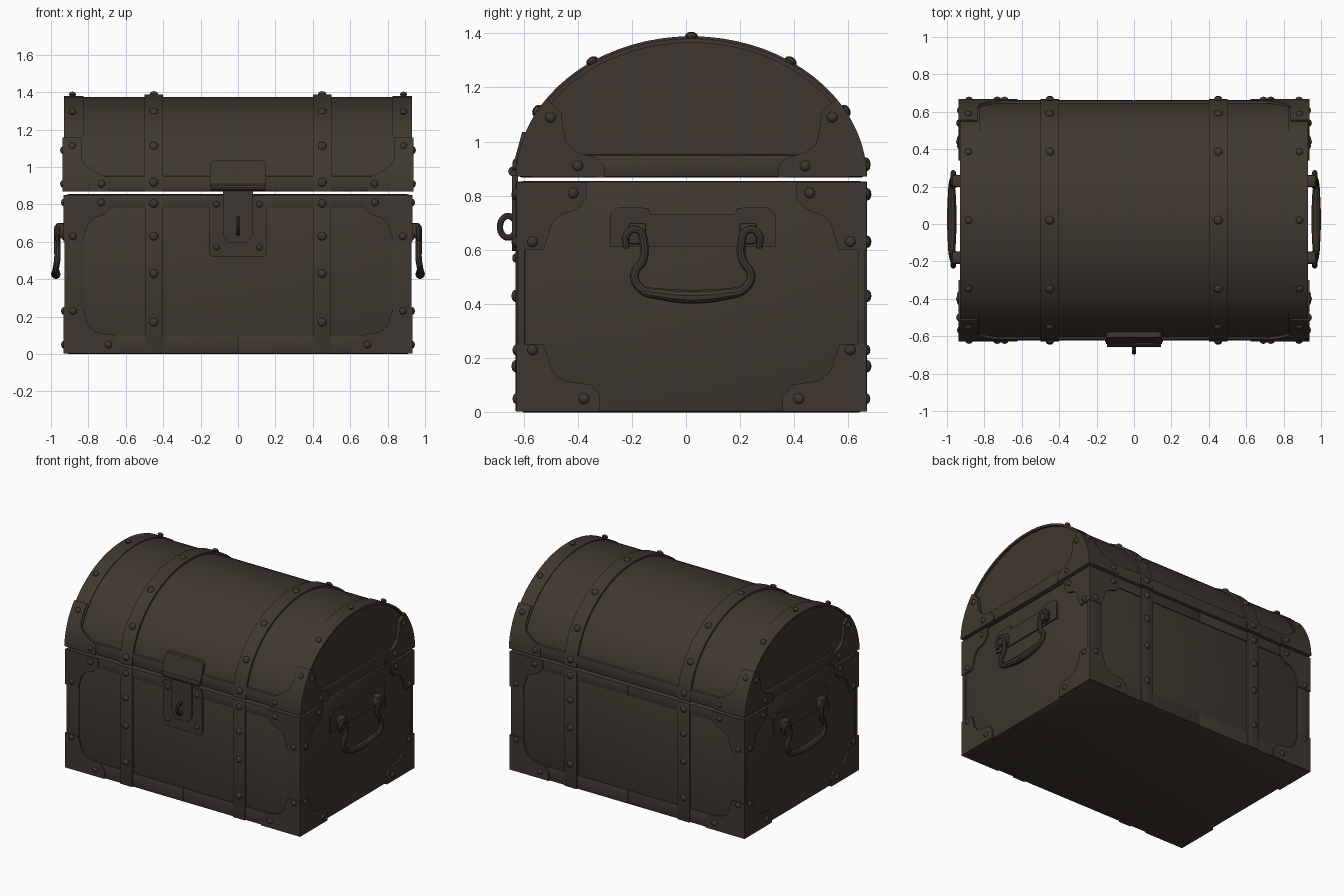
import bpy, bmesh
from math import sin, cos, pi, radians
from mathutils import Vector, Matrix

cube = bpy.data.objects.get("Cube")
if cube:
    bpy.data.objects.remove(cube)

mat = bpy.data.materials.new("dark_brown")
mat.use_nodes = True
BROWN = (0.05, 0.039, 0.029, 1)
mat.diffuse_color = BROWN
mat.node_tree.nodes["Principled BSDF"].inputs["Base Color"].default_value = BROWN

CY = 0.02                       # middle of the chest in depth
HX, HY = 0.92, 0.635            # half size of the wooden body
ARCH_Z, ARCH_H = 0.86, 0.515    # base and rise of the domed lid
made = []


def finish(bm, name):
    bmesh.ops.recalc_face_normals(bm, faces=bm.faces)
    me = bpy.data.meshes.new(name)
    bm.to_mesh(me)
    bm.free()
    me.materials.append(mat)
    ob = bpy.data.objects.new(name, me)
    bpy.context.collection.objects.link(ob)
    made.append(ob)
    return ob


def box(name, x, y, z, bevel=0.004):
    bm = bmesh.new()
    bmesh.ops.create_cube(bm, size=1)
    for v in bm.verts:
        v.co = [lo + (c + 0.5) * (hi - lo) for c, (lo, hi) in zip(v.co, (x, y, z))]
    if bevel:
        bmesh.ops.bevel(bm, geom=bm.edges[:], offset=bevel, segments=2,
                        profile=0.5, affect='EDGES')
    return finish(bm, name)


def plate(name, pts, place, lo, hi):
    """Extrude a flat outline; place(u, v, depth) gives its 3D position."""
    bm = bmesh.new()
    low = [bm.verts.new(place(u, v, lo)) for u, v in pts]
    top = [bm.verts.new(place(u, v, hi)) for u, v in pts]
    bm.faces.new(low)
    bm.faces.new(top)
    n = len(pts)
    for i in range(n):
        j = (i + 1) % n
        bm.faces.new((low[i], low[j], top[j], top[i]))
    return finish(bm, name)


def arch(t, d=0.0):
    return CY - (HY + d) * cos(t), ARCH_Z + (ARCH_H + d) * sin(t)


def arch_strip(name, ts, span, d):
    """Band lying on the dome; span(t) gives its two x limits."""
    bm = bmesh.new()
    rows = []
    for t in ts:
        x0, x1 = span(t)
        rows.append([bm.verts.new((x, *arch(t, h)))
                     for x, h in ((x0, -0.01), (x1, -0.01), (x1, d), (x0, d))])
    for a, b in zip(rows, rows[1:]):
        for i in range(4):
            j = (i + 1) % 4
            bm.faces.new((a[i], a[j], b[j], b[i]))
    bm.faces.new(rows[0])
    bm.faces.new(rows[-1])
    return finish(bm, name)


rivet_bm = bmesh.new()


def rivet(pos, normal, r=0.02):
    turn = Vector(normal).to_track_quat('Z', 'Y').to_matrix().to_4x4()
    bmesh.ops.create_uvsphere(rivet_bm, u_segments=10, v_segments=6, radius=r,
                              matrix=Matrix.Translation(pos) @ turn
                              @ Matrix.Diagonal((1, 1, 0.7, 1)))


def steps(a, b, n):
    return [a + (b - a) * i / n for i in range(n + 1)]


# Body, lid rim and dome
box("body", (-HX, HX), (CY - HY, CY + HY), (0, 0.855), 0.015)
box("lid_rim", (-0.93, 0.93), (CY - HY - 0.006, CY + HY + 0.006), (0.868, 0.953), 0.012)
plate("lid_dome", [arch(t) for t in steps(0.03, pi - 0.03, 36)],
      lambda u, v, d: (d, u, v), -0.915, 0.915)

# Bands running over the dome
full = steps(0.02, pi - 0.02, 36)
for sx, side in ((-1, "right"), (1, "left")):
    arch_strip(side + "_lid_strap", full, lambda t: (sx * 0.40, sx * 0.50), 0.014)
    arch_strip(side + "_lid_end_band", full, lambda t: (sx * 0.825, sx * 0.93), 0.006)
    for t in (0.11, 0.5, 0.97, pi / 2, pi - 0.97, pi - 0.5, pi - 0.11):
        y, z = arch(t, 0.014)
        n = (0, -cos(t), sin(t))
        rivet((sx * 0.45, y, z), n, 0.024)
        if 0.2 < t < pi - 0.2:
            rivet((sx * 0.885, y, z), n)


def corner(w, h):
    """Corner bracket outline with a hollow inner curve."""
    inner = [(0.12 + 0.09 * (1 - sin(a)), 0.11 + 0.09 * (1 - cos(a)))
             for a in steps(0.1, pi / 2 - 0.1, 6)]
    return ([(0, 0), (w, 0), (w, 0.06), (w - 0.035, 0.10)] + inner
            + [(0.10, h), (0, h)])


def lid_bracket_width(t):
    z = arch(t)[1]
    return 0.245 if z < 0.95 else 0.10 + 0.12 * max(0, (1.05 - z) / 0.1) ** 2


low_corner, top_corner = corner(0.31, 0.25), corner(0.26, 0.25)
EX, EY = 0.932, HY + 0.012      # outer faces of the brackets
lid_ts = steps(0.02, 0.6, 18)
lid_side = ([(HY + 0.014) * cos(t) + 1j * (ARCH_Z + (ARCH_H + 0.014) * sin(t))
             for t in steps(0.02, 0.6, 8)]
            + [0.48 + 1.11j, 0.475 + 1.05j, 0.46 + 0.99j, 0.42 + 0.96j,
               0.35 + 0.94j, 0.32 + 0.91j, 0.32 + 0.868j])
lid_side = [(p.real, p.imag) for p in lid_side]

for sx, side in ((-1, "right"), (1, "left")):
    for sy, face in ((-1, "front"), (1, "back")):
        tag = face + "_" + side
        # Body corner brackets on both faces of each corner
        for pts, base, up, level in ((low_corner, 0.002, 1, "lower"),
                                     (top_corner, 0.85, -1, "upper")):
            plate(f"{tag}_{level}_side_bracket", pts,
                  lambda u, v, d: (sx * d, CY + sy * (EY - u), base + up * v), HX - 0.02, EX)
            plate(f"{tag}_{level}_face_bracket", pts,
                  lambda u, v, d: (sx * (EX - u), CY + sy * d, base + up * v), HY - 0.02, EY)
        for u, z in ((0.25, 0.05), (0.06, 0.23), (0.06, 0.63), (0.21, 0.81)):
            rivet((sx * EX, CY + sy * (EY - u), z), (sx, 0, 0))
            rivet((sx * (EX - u + 0.01), CY + sy * EY, z), (0, sy, 0))

        # Lid corner brackets
        plate(tag + "_lid_side_bracket", lid_side,
              lambda u, v, d: (sx * d, CY + sy * u, v), 0.90, 0.937)
        arch_strip(tag + "_lid_face_bracket",
                   lid_ts if sy < 0 else [pi - t for t in lid_ts],
                   lambda t: (sx * (0.937 - lid_bracket_width(t)), sx * 0.937), 0.014)
        for u, z in ((0.52, 1.09), (0.42, 0.91)):
            rivet((sx * 0.937, CY + sy * u, z), (sx, 0, 0))
        rivet((sx * 0.73, CY + sy * (HY + 0.012), 0.91), (0, sy, 0))

        # Straps and edge strips on the front and back
        def on_face(name, x0, x1, z, out):
            box(f"{tag}_{name}", sorted((sx * x0, sx * x1)),
                sorted((CY + sy * (HY - 0.02), CY + sy * (HY + out))), z, 0.003)
        on_face("body_strap", 0.40, 0.495, (0.002, 0.852), 0.014)
        on_face("edge_strip", 0.825, 0.928, (0.004, 0.85), 0.007)
        on_face("top_rail", 0, 0.92, (0.78, 0.852), 0.007)
        on_face("bottom_rail", 0, 0.92, (0.003, 0.10), 0.005)
        for z in (0.17, 0.43, 0.63, 0.805):
            rivet((sx * 0.45, CY + sy * (HY + 0.014), z), (0, sy, 0), 0.023)


def tube(name, pts, radius, scales=None, cyclic=False):
    cu = bpy.data.curves.new(name, 'CURVE')
    cu.dimensions = '3D'
    cu.bevel_depth = radius
    cu.bevel_resolution = 3
    cu.resolution_u = 5
    cu.use_fill_caps = True
    sp = cu.splines.new('BEZIER')
    sp.bezier_points.add(len(pts) - 1)
    sp.use_cyclic_u = cyclic
    for i, (bp, p) in enumerate(zip(sp.bezier_points, pts)):
        bp.co = p
        bp.handle_left_type = bp.handle_right_type = 'AUTO'
        bp.radius = scales[i] if scales else 1
    cu.materials.append(mat)
    ob = bpy.data.objects.new(name, cu)
    bpy.context.collection.objects.link(ob)
    bpy.ops.object.select_all(action='DESELECT')
    ob.select_set(True)
    bpy.context.view_layer.objects.active = ob
    bpy.ops.object.convert(target='MESH')
    made.append(bpy.context.object)


# Side handles: back plate, two lugs and a hanging loop
half = [(0.155, 0.73), (0.165, 0.755), (0.275, 0.758), (0.305, 0.735), (0.305, 0.61)]
plate_pts = half + [(-u, v) for u, v in reversed(half)]
loop = [(0.245, 0.605), (0.245, 0.655), (0.205, 0.675), (0.18, 0.62), (0.185, 0.56),
        (0.215, 0.51), (0.19, 0.455), (0.12, 0.437)]
path = loop + [(0.04, 0.428), (-0.04, 0.428)] + [(-u, v) for u, v in reversed(loop)]
thick = [0.7, 0.9, 1, 1, 1, 1, 1, 1.3, 1.5]
thick += thick[::-1]
for sx, side in ((-1, "right"), (1, "left")):
    plate(side + "_handle_plate", plate_pts,
          lambda u, v, d: (sx * d, CY + 0.005 + u, v), 0.91, 0.931)
    for sy in (-1, 1):
        y = CY + 0.005 + sy * 0.205
        box(side + "_handle_lug", sorted((sx * 0.92, sx * 0.975)), (y - 0.033, y + 0.033),
            (0.62, 0.70), 0.012)
    tube(side + "_handle", [(sx * (0.966 if v > 0.5 else 0.974), CY + 0.005 + u, v)
                            for u, v in path], 0.017, thick)


# Lock: body plate, lid plate, hinge, hasp and staple ring
def rounded(hw, z0, z1, r):
    return [(sx * (hw - r) + r * cos(a), (z0 if up < 0 else z1) - up * r + r * sin(a))
            for sx, up, start in ((1, 1, 0), (-1, 1, 90), (-1, -1, 180), (1, -1, 270))
            for a in steps(radians(start), radians(start + 90), 4)]


plate("lock_plate", rounded(0.155, 0.52, 0.85, 0.025),
      lambda u, v, d: (u, d, v), -0.60, -0.630)
plate("lid_lock_plate", rounded(0.15, 0.885, 1.035, 0.025),
      lambda u, v, d: (u, d + max(0, v - 0.9) * 0.27, v), -0.60, -0.642)
plate("hasp", [(-0.08, 0.89), (-0.08, 0.635), (-0.05, 0.595), (0.05, 0.595),
               (0.08, 0.635), (0.08, 0.89)], lambda u, v, d: (u, d, v), -0.62, -0.643)
tube("lock_hinge", [(-0.145, -0.638, 0.89), (0.145, -0.638, 0.89)], 0.019)
tube("staple_ring", [(0, -0.657 + 0.03 * cos(a), 0.685 + 0.04 * sin(a))
                     for a in steps(0, 1.75 * pi, 7)], 0.012, cyclic=True)
for x in (-0.115, 0.115):
    for z in (0.57, 0.80):
        rivet((x, -0.63, z), (0, -1, 0), 0.017)

finish(rivet_bm, "rivets")

# Smooth shading with crisp edges
bpy.ops.object.select_all(action='DESELECT')
for ob in made:
    ob.select_set(True)
bpy.context.view_layer.objects.active = made[0]
bpy.ops.object.shade_smooth_by_angle(angle=radians(35))
